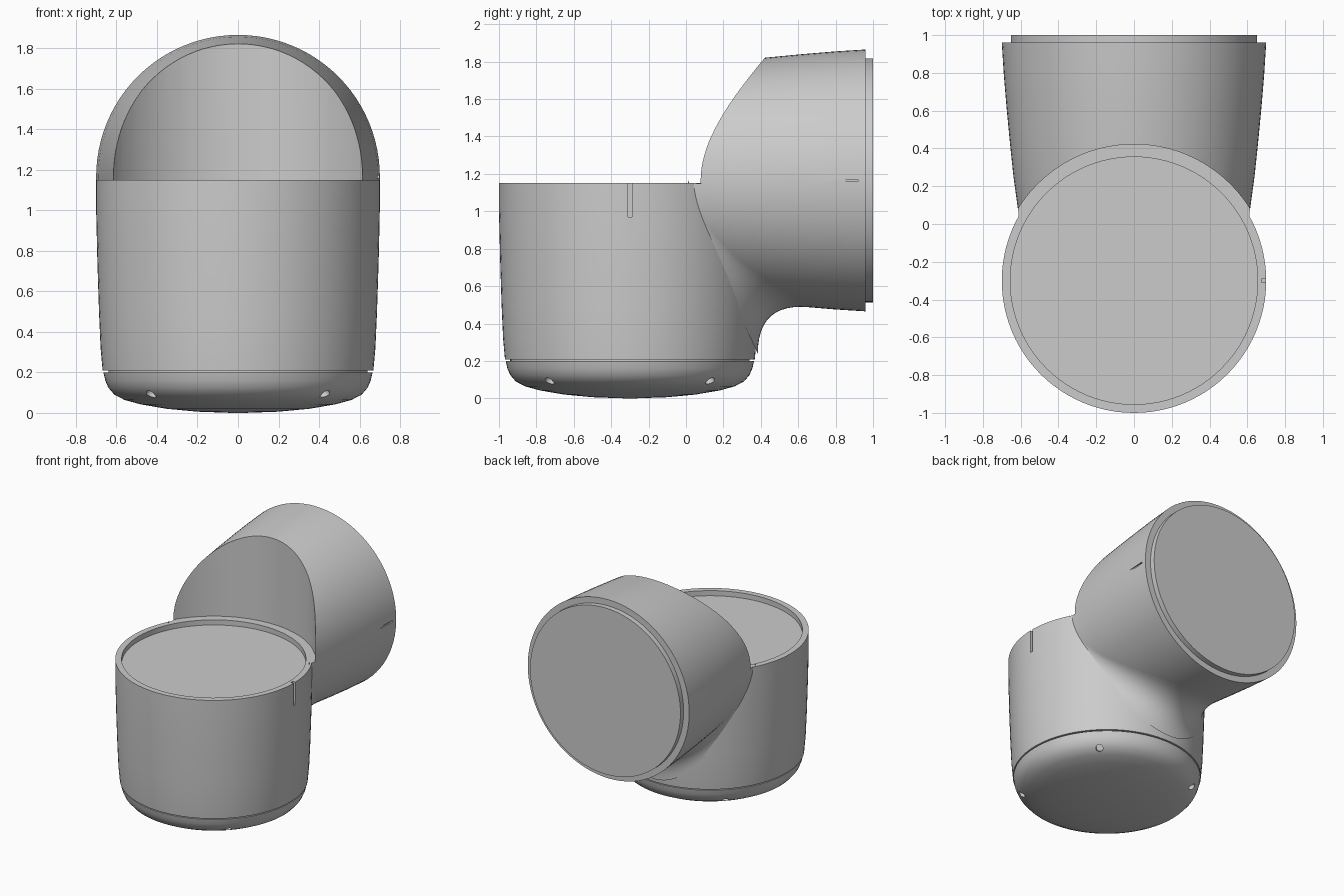
import bpy, bmesh, math
from mathutils import Matrix

if "Cube" in bpy.data.objects:
    bpy.data.objects.remove(bpy.data.objects["Cube"])

CY, TZ = -0.30, 1.165      # body axis y, side tube axis z


def finish(ob, angle=30):
    bpy.ops.object.select_all(action='DESELECT')
    ob.select_set(True)
    bpy.context.view_layer.objects.active = ob
    bpy.ops.object.shade_smooth_by_angle(angle=math.radians(angle))


def add_object(name, bm):
    bmesh.ops.recalc_face_normals(bm, faces=bm.faces)
    me = bpy.data.meshes.new(name)
    bm.to_mesh(me)
    bm.free()
    ob = bpy.data.objects.new(name, me)
    bpy.context.collection.objects.link(ob)
    return ob


def lathe(name, profile, matrix, n=96):
    """Closed solid of revolution from (radius, height) points; ends are capped."""
    bm = bmesh.new()
    rings = [[bm.verts.new((r * math.cos(2 * math.pi * i / n),
                            r * math.sin(2 * math.pi * i / n), h)) for i in range(n)]
             for r, h in profile]
    for a, b in zip(rings, rings[1:]):
        for i in range(n):
            j = (i + 1) % n
            bm.faces.new((a[i], a[j], b[j], b[i]))
    bm.faces.new(rings[0][::-1])
    bm.faces.new(rings[-1])
    bm.transform(matrix)
    return add_object(name, bm)


def box(name, centre, size):
    bm = bmesh.new()
    bmesh.ops.create_cube(bm, size=1, matrix=Matrix.Translation(centre) @ Matrix.Diagonal((*size, 1)))
    return add_object(name, bm)


def cut(ob, cutter):
    cutter.hide_render = True
    mod = ob.modifiers.new("cut", 'BOOLEAN')
    mod.operation = 'DIFFERENCE'
    mod.solver = 'EXACT'
    mod.object = cutter
    bpy.ops.object.select_all(action='DESELECT')
    bpy.context.view_layer.objects.active = ob
    ob.select_set(True)
    bpy.ops.object.modifier_apply(modifier=mod.name)
    bpy.data.objects.remove(cutter)


upright = Matrix.Translation((0, CY, 0))
sideways = Matrix.Translation((0, 0, TZ)) @ Matrix.Rotation(-math.pi / 2, 4, 'X')

# Upright body with a recessed top disc
body = lathe("body", [(0.64, 0.19), (0.64, 0.208), (0.668, 0.208), (0.678, 0.32), (0.686, 0.5),
                      (0.694, 0.75), (0.70, 1.0), (0.70, 1.15), (0.655, 1.15),
                      (0.655, 1.11)], upright)
cut(body, box("slot_cutter", (0.70, CY, 1.07), (0.05, 0.02, 0.20)))
finish(body)

# Rounded base cap with four small holes
base = lathe("base_cap", [(0.03, 0.0), (0.2, 0.006), (0.35, 0.02), (0.48, 0.042), (0.56, 0.064),
                          (0.61, 0.09), (0.64, 0.125), (0.655, 0.16), (0.664, 0.20)], upright)
for k in range(4):
    a = math.pi / 4 + k * math.pi / 2
    m = (Matrix.Translation((0.61 * math.cos(a), CY + 0.61 * math.sin(a), 0.09))
         @ Matrix.Rotation(a, 4, 'Z') @ Matrix.Rotation(math.radians(125), 4, 'Y'))
    cut(base, lathe("hole_cutter", [(0.026, -0.05), (0.026, 0.05)], m, 16))
finish(base)

# Side tube, hollowed in front by the upright cylinder, with a stepped end disc
tube_profile = [(0.605, -0.05), (0.612, 0.06), (0.638, 0.25), (0.656, 0.42), (0.675, 0.62),
                (0.69, 0.80), (0.70, 0.96), (0.652, 0.96), (0.652, 1.0)]
tube = lathe("side_tube", tube_profile, sideways)
cut(tube, lathe("scoop_cutter", [(0.66, 1.10), (0.66, 1.148), (0.722, 1.148), (0.722, 2.2)], upright))
cut(tube, box("groove_cutter", (0.70, 0.85, TZ), (0.03, 0.14, 0.012)))
finish(tube)


# Fillet blending the tube underside into the back of the body
def tube_radius(y):
    for (r0, y0), (r1, y1) in zip(tube_profile[:6], tube_profile[1:7]):
        if y <= y1:
            return r0 + (r1 - r0) * (y - y0) / (y1 - y0)
    return 0.70


def tube_floor(x, y):
    return TZ - math.sqrt(max(tube_radius(y) ** 2 - x * x, 0))


bm = bmesh.new()
NX, NT, XM = 48, 12, 0.61
rows = []
for i in range(NX + 1):
    x = XM * math.sin(math.pi * (i / NX - 0.5))
    d = 0.27 * (1 - (x / XM) ** 2) + 0.004
    y = CY + math.sqrt(0.684 ** 2 - x * x)
    zc = tube_floor(x, y)
    row = []
    for j in range(NT + 1):
        t = j / NT
        z_end = tube_floor(x, y + d)
        z = (1 - t) ** 2 * (zc - d) + 2 * t * (1 - t) * zc + t * t * z_end
        row.append(bm.verts.new((x, y + d * t * t, z)))
    rows.append(row)
for a, b in zip(rows, rows[1:]):
    for j in range(NT):
        bm.faces.new((a[j], b[j], b[j + 1], a[j + 1]))
finish(add_object("neck_fillet", bm), 60)
